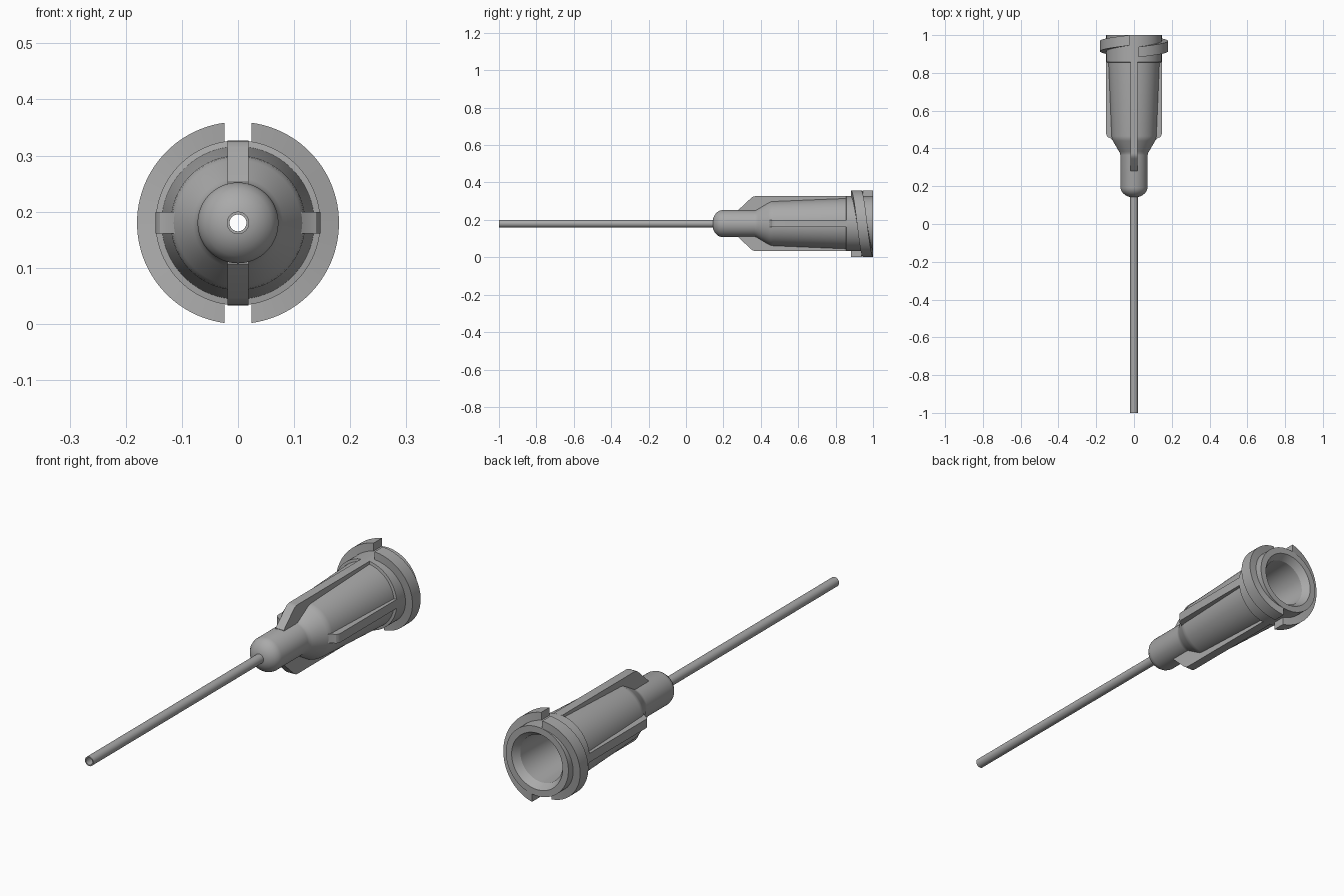
import bpy, bmesh, math
from mathutils import Matrix, Vector

cube = bpy.data.objects.get("Cube")
if cube:
    bpy.data.objects.remove(cube)

AXIS_Z = 0.18  # height of the long axis, which runs along y
SEGMENTS = 96

grey = bpy.data.materials.new("neutral grey")
grey.use_nodes = True
COLOUR = (0.4, 0.4, 0.4, 1)
grey.diffuse_color = COLOUR
grey.node_tree.nodes["Principled BSDF"].inputs["Base Color"].default_value = COLOUR


def finish(name, bm, angle=30):
    """Turn a mesh built around the y axis into a shaded object."""
    bmesh.ops.remove_doubles(bm, verts=bm.verts, dist=1e-5)
    bmesh.ops.recalc_face_normals(bm, faces=bm.faces)
    bmesh.ops.translate(bm, verts=bm.verts, vec=(0, 0, AXIS_Z))
    mesh = bpy.data.meshes.new(name)
    bm.to_mesh(mesh)
    bm.free()
    mesh.materials.append(grey)
    obj = bpy.data.objects.new(name, mesh)
    bpy.context.collection.objects.link(obj)
    bpy.ops.object.select_all(action="DESELECT")
    obj.select_set(True)
    bpy.context.view_layer.objects.active = obj
    bpy.ops.object.shade_smooth_by_angle(angle=math.radians(angle))
    return obj


def lathe(name, profile):
    """Revolve a closed (y, radius) outline around the y axis."""
    bm = bmesh.new()
    verts = [bm.verts.new((0, y, r)) for y, r in profile]
    edges = [bm.edges.new((a, b)) for a, b in zip(verts, verts[1:] + verts[:1])]
    bmesh.ops.spin(bm, geom=verts + edges, cent=(0, 0, 0), axis=(0, 1, 0),
                   angle=math.tau, steps=SEGMENTS)
    return finish(name, bm)


def rib(name, outline, turn):
    """Extrude a (y, radius) outline across the rib width, turned about y."""
    half = 0.019
    bm = bmesh.new()
    face = bm.faces.new([bm.verts.new((-half, y, r)) for y, r in outline])
    side = bmesh.ops.extrude_face_region(bm, geom=[face])["geom"]
    moved = [v for v in side if isinstance(v, bmesh.types.BMVert)]
    bmesh.ops.translate(bm, verts=moved, vec=(2 * half, 0, 0))
    bmesh.ops.rotate(bm, verts=bm.verts, cent=(0, 0, 0),
                     matrix=Matrix.Rotation(turn, 3, "Y"))
    return finish(name, bm)


def thread_lug(name, turn):
    """Half-turn helical lug with ends cut parallel to the gap."""
    inner, outer, gap, width, steps = 0.138, 0.18, 0.024, 0.055, 48
    bm = bmesh.new()
    rings = []
    for i in range(steps + 1):
        t = i / steps
        y = 0.883 + 0.062 * t
        ring = []
        for r, dy in ((inner, 0), (outer, 0), (outer, width), (inner, width)):
            start = math.asin(gap / r)
            a = start + (math.pi - 2 * start) * t
            ring.append(bm.verts.new((r * math.sin(a), y + dy, r * math.cos(a))))
        rings.append(ring)
    for a, b in zip(rings, rings[1:]):
        for k in range(4):
            n = (k + 1) % 4
            bm.faces.new((a[k], a[n], b[n], b[k]))
    bm.faces.new(rings[0])
    bm.faces.new(rings[-1])
    bmesh.ops.rotate(bm, verts=bm.verts, cent=(0, 0, 0),
                     matrix=Matrix.Rotation(turn, 3, "Y"))
    return finish(name, bm)


# Hollow needle tube
lathe("needle_tube", [(-1, 0.015), (-1, 0.02), (0.45, 0.02), (0.45, 0.015)])

# Hub: rounded nose, neck, shoulder, tapered body, collar and tapered socket
lathe("hub", [
    (0.143, 0.019), (0.145, 0.03), (0.153, 0.046), (0.164, 0.059),
    (0.177, 0.068), (0.192, 0.072),
    (0.365, 0.072), (0.375, 0.074), (0.385, 0.08), (0.44, 0.112),
    (0.452, 0.118), (0.465, 0.12),
    (0.855, 0.136), (0.857, 0.147), (1, 0.147),
    (1, 0.12), (0.97, 0.1), (0.45, 0.083), (0.44, 0.019)])

# Two long ribs above and below, two short ribs at the sides
BASE = [(0.86, 0.147), (0.86, 0.125), (0.46, 0.11)]
LONG = BASE + [(0.38, 0.066), (0.28, 0.066), (0.28, 0.073), (0.345, 0.134),
               (0.355, 0.142), (0.365, 0.146), (0.375, 0.147)]
SHORT = BASE + [(0.44, 0.108), (0.455, 0.127), (0.46, 0.139),
                (0.467, 0.144), (0.478, 0.147)]
for name, outline, turn in (("top_rib", LONG, 0), ("left_rib", SHORT, 1),
                            ("bottom_rib", LONG, 2), ("right_rib", SHORT, 3)):
    rib(name, outline, turn * math.pi / 2)

# Twin locking lugs around the collar
thread_lug("left_thread_lug", 0)
thread_lug("right_thread_lug", math.pi)
